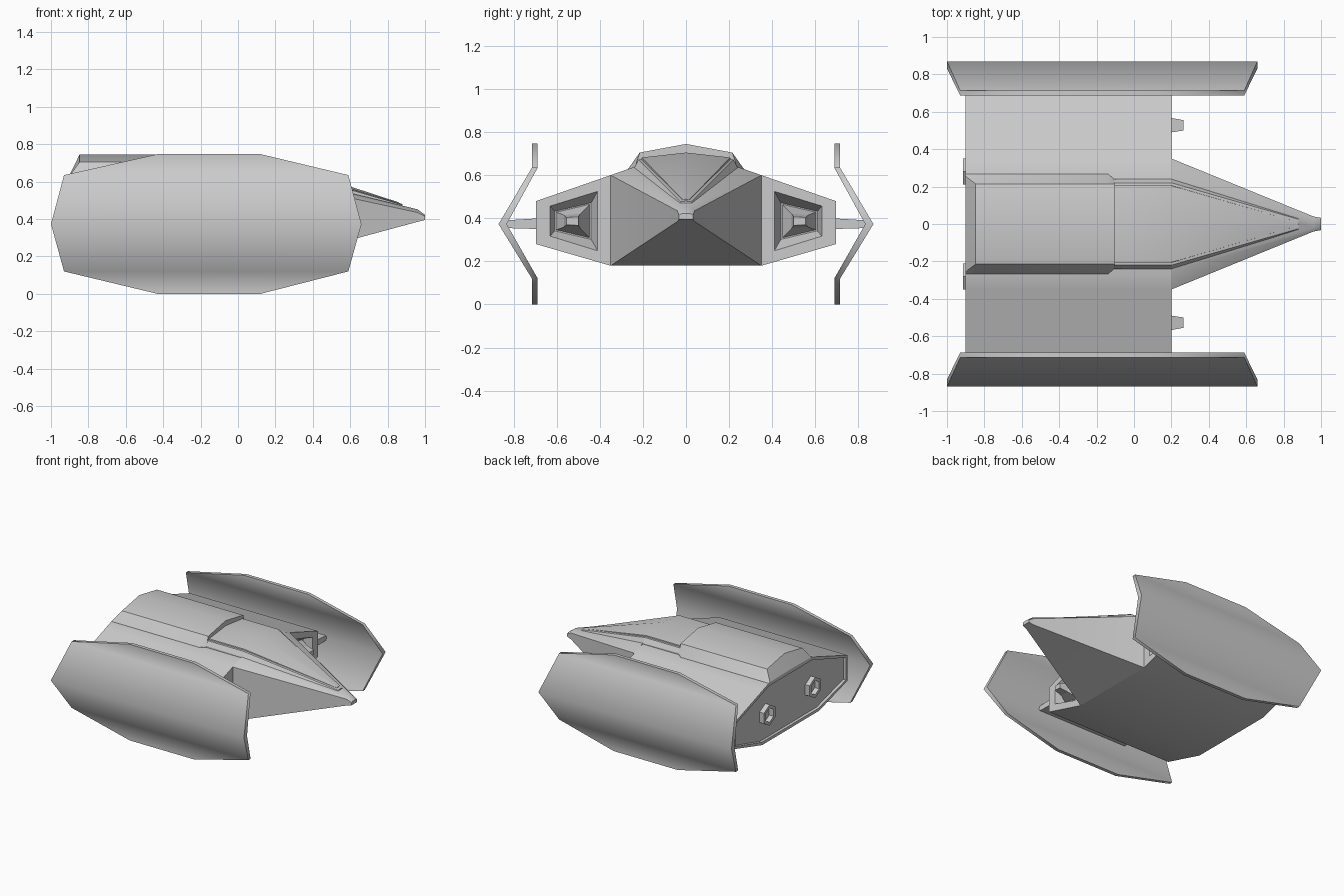
import bpy, bmesh
from math import cos, sin, pi, radians

if "Cube" in bpy.data.objects:
    bpy.data.objects.remove(bpy.data.objects["Cube"])


def finish(name, bm, angle):
    bmesh.ops.recalc_face_normals(bm, faces=bm.faces)
    me = bpy.data.meshes.new(name)
    bm.to_mesh(me)
    bm.free()
    ob = bpy.data.objects.new(name, me)
    bpy.context.collection.objects.link(ob)
    if angle:
        bpy.ops.object.select_all(action='DESELECT')
        ob.select_set(True)
        bpy.context.view_layer.objects.active = ob
        bpy.ops.object.shade_smooth_by_angle(angle=radians(angle))
    return ob


def loft(name, rings, angle=30, inset=0, closed=False):
    """Skin a list of equal-length point rings; cap both ends or close the loop."""
    bm = bmesh.new()
    vs = [[bm.verts.new(p) for p in r] for r in rings]
    n = len(rings[0])
    pairs = list(zip(vs, vs[1:])) + ([(vs[-1], vs[0])] if closed else [])
    for a, b in pairs:
        for i in range(n):
            j = (i + 1) % n
            bm.faces.new((a[i], a[j], b[j], b[i]))
    if not closed:
        first = bm.faces.new(vs[0])
        bm.faces.new(vs[-1])
        if inset:
            bmesh.ops.recalc_face_normals(bm, faces=bm.faces)
            bmesh.ops.inset_region(bm, faces=[first], thickness=inset)
            bmesh.ops.inset_region(bm, faces=[first], thickness=0.0005, depth=-inset)
    return finish(name, bm, angle)


def section(x, half):
    """Full symmetric ring at x from right-half (y, z) points, bottom to top."""
    left = [(x, -y, z) for y, z in reversed(half) if y > 0]
    return [(x, y, z) for y, z in half] + left


# main hull with recessed rear face
hull_half = [(.35, .18), (.695, .28), (.695, .48), (.35, .60), (.27, .628)]
hull = loft("hull", [section(-.9, hull_half), section(.2, hull_half)], 40, inset=.022)

# tapered nose
loft("nose", [
    section(.2, [(.35, .18), (.35, .60), (.25, .635)]),
    section(.96, [(.04, .385), (.04, .435), (.02, .452)]),
    section(1.0, [(.033, .395), (.033, .415), (.018, .422)])], 30)

# raised spine behind the cockpit
spine = [(.27, .61), (.268, .63), (.215, .705), (0, .745)]
loft("spine", [
    section(-.9, [(.27, .61), (.268, .628), (.255, .632), (0, .637)]),
    section(-.847, spine),
    section(-.14, spine),
    section(-.105, [(.24, .61), (.238, .635), (.215, .705), (0, .745)])], 25)

# cockpit frame and glazing
loft("canopy_frame", [
    section(-.12, [(.24, .59), (.24, .64), (.22, .672), (0, .695)]),
    section(.2, [(.24, .59), (.24, .635), (.22, .672), (0, .695)]),
    section(.88, [(.035, .42), (.035, .462), (.025, .476), (0, .480)])], 20)
loft("canopy_glass", [
    section(-.11, [(.21, .64), (.205, .682), (0, .705)]),
    section(.2, [(.21, .64), (.205, .682), (0, .705)]),
    section(.86, [(.016, .45), (.014, .485), (0, .489)])], 20)

# side plate rows: z, outer y, inner y, rear x, front x
rows = [(0, .715, .688, -.43, .12), (.12, .715, .688, -.93, .59),
        (.373, .87, .832, -1, .66),
        (.635, .715, .688, -.93, .59), (.747, .715, .688, -.43, .12)]

for side, s in (("left", 1), ("right", -1)):
    # bent outer plate
    loft(side + "_side_plate", [
        [(x0, s * yo, z), (x1, s * yo, z), (x1, s * yi, z), (x0, s * yi, z)]
        for z, yo, yi, x0, x1 in rows], 65)

    # flat pylon joining hull and plate
    loft(side + "_pylon", [
        [(-.6, s * .68, .35), (.18, s * .68, .35), (.18, s * .68, .40), (-.6, s * .68, .40)],
        [(-.6, s * .845, .355), (.18, s * .845, .355), (.18, s * .845, .39), (-.6, s * .845, .39)]], 30)

    # intake opening cut into the hull front
    def quad(x, y0, y1, h0, h1, zc=.387):
        return [(x, s * y0, zc - h0), (x, s * y0, zc + h0),
                (x, s * y1, zc + h1), (x, s * y1, zc - h1)]

    cutter = loft(side + "_intake_cutter", [
        quad(.205, .41, .63, .138, .07), quad(.2, .41, .63, .138, .07),
        quad(.13, .44, .61, .085, .045)], 0)
    cutter.hide_render = True
    cutter.hide_set(True)
    mod = hull.modifiers.new(side + "_intake", 'BOOLEAN')
    mod.operation = 'DIFFERENCE'
    mod.object = cutter
    mod.solver = 'EXACT'

    # gun inside the intake
    loft(side + "_gun", [
        quad(.125, .445, .605, .08, .042), quad(.2, .49, .567, .034, .028),
        quad(.265, .50, .555, .02, .017)], 0)

    # hexagonal engine ring: back outer, front outer, front inner, back inner
    def hexagon(x, r):
        return [(x, s * .28 + r * sin(k * pi / 3), .39 + r * cos(k * pi / 3))
                for k in range(6)]

    loft(side + "_engine", [hexagon(-.915, .081), hexagon(-.87, .081),
                            hexagon(-.87, .055), hexagon(-.915, .055)], 0, closed=True)
